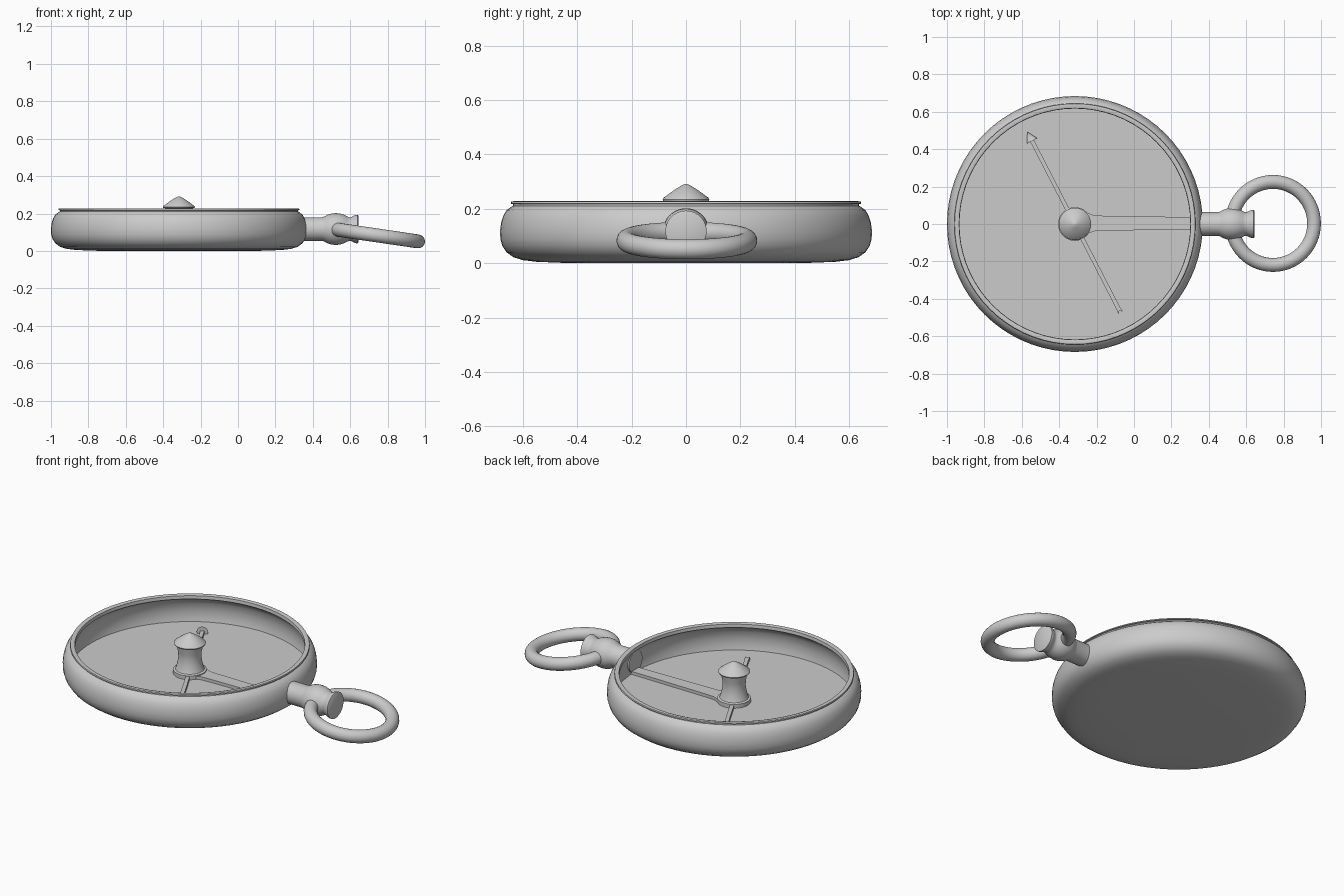
import bpy, bmesh
from math import radians, cos, sin, atan2, pi
from mathutils import Matrix, Vector

if "Cube" in bpy.data.objects:
    bpy.data.objects.remove(bpy.data.objects["Cube"])

CX = -0.316   # centre of the round case
FLOOR = 0.055


def finish(name, bm, angle=40):
    bmesh.ops.remove_doubles(bm, verts=bm.verts, dist=1e-5)
    bmesh.ops.recalc_face_normals(bm, faces=bm.faces)
    mesh = bpy.data.meshes.new(name)
    bm.to_mesh(mesh)
    bm.free()
    ob = bpy.data.objects.new(name, mesh)
    bpy.context.collection.objects.link(ob)
    bpy.ops.object.select_all(action='DESELECT')
    ob.select_set(True)
    bpy.context.view_layer.objects.active = ob
    bpy.ops.object.shade_smooth_by_angle(angle=radians(angle))
    return ob


def lathe(name, profile, matrix, steps=64):
    """Revolve (radius, height) points about local z."""
    bm = bmesh.new()
    vs = [bm.verts.new((r, 0, z)) for r, z in profile]
    es = [bm.edges.new(p) for p in zip(vs, vs[1:])]
    bmesh.ops.spin(bm, geom=vs + es, cent=(0, 0, 0), axis=(0, 0, 1),
                   angle=2 * pi, steps=steps, use_merge=True)
    bmesh.ops.transform(bm, matrix=matrix, verts=bm.verts)
    return finish(name, bm)


def plate(name, outline, z0, z1, matrix):
    """Flat extruded outline."""
    bm = bmesh.new()
    f = bm.faces.new([bm.verts.new((x, y, z0)) for x, y in outline])
    ext = bmesh.ops.extrude_face_region(bm, geom=[f], use_keep_orig=True)
    top = [v for v in ext['geom'] if isinstance(v, bmesh.types.BMVert)]
    bmesh.ops.translate(bm, vec=(0, 0, z1 - z0), verts=top)
    bmesh.ops.transform(bm, matrix=matrix, verts=bm.verts)
    return finish(name, bm)


centre = Matrix.Translation((CX, 0, 0))

# Case: rounded outside, lip, and hollow inside wider than the lip opening
lathe("case", [
    (0, 0), (0.45, 0.001), (0.55, 0.005), (0.60, 0.011), (0.635, 0.022),
    (0.66, 0.040), (0.676, 0.064), (0.683, 0.09), (0.684, 0.12),
    (0.680, 0.15), (0.672, 0.175), (0.660, 0.195), (0.645, 0.206),
    (0.637, 0.211), (0.637, 0.217), (0.645, 0.219), (0.643, 0.226),
    (0.632, 0.228), (0.619, 0.224), (0.617, 0.205), (0.635, 0.195),
    (0.652, 0.165), (0.660, 0.12), (0.658, 0.08), (0.652, FLOOR),
    (0, FLOOR)], centre, 72)

# Centre post with base flange and conical cap
lathe("centre_post", [
    (0, FLOOR), (0.090, FLOOR), (0.090, 0.078), (0.078, 0.082),
    (0.074, 0.092), (0.066, 0.125), (0.062, 0.155), (0.064, 0.185),
    (0.070, 0.215), (0.072, 0.228), (0.084, 0.229), (0.086, 0.235),
    (0.082, 0.241), (0.045, 0.268), (0.018, 0.285), (0.007, 0.290),
    (0, 0.291)], centre, 40)

# Broad hand, flared near the post and running under the lip
half = [(0.0, 0.058), (0.07, 0.056), (0.10, 0.043), (0.15, 0.040), (0.655, 0.032)]
plate("broad_hand", half + [(x, -y) for x, y in reversed(half)],
      FLOOR - 0.005, FLOOR + 0.018, Matrix.Translation((CX, 0.004, 0)))

# Thin needle with a notched tail
turn = centre @ Matrix.Rotation(atan2(0.495, -0.255), 4, 'Z')
plate("needle", [(-0.535, -0.014), (-0.50, -0.011), (0.51, -0.011), (0.51, 0.011),
                 (-0.50, 0.011), (-0.535, 0.014), (-0.52, 0)],
      FLOOR - 0.005, FLOOR + 0.018, turn)

# Needle arrowhead
lathe("needle_tip", [(0, 0), (0.031, 0), (0, 0.055)],
      turn @ Matrix.Translation((0.50, 0, FLOOR + 0.012)) @ Matrix.Rotation(pi / 2, 4, 'Y'), 16)

# Stem along x: neck, ball and end flange
lathe("stem", [
    (0, 0.30 + 0.03), (0.063, 0.33), (0.063, 0.45), (0.067, 0.462),
    (0.077, 0.48), (0.083, 0.50), (0.085, 0.522), (0.083, 0.545),
    (0.076, 0.567), (0.068, 0.583), (0.063, 0.595), (0.063, 0.603),
    (0.072, 0.620), (0.076, 0.632), (0.076, 0.640), (0.071, 0.643), (0, 0.643)],
      Matrix.Translation((0, 0, 0.117)) @ Matrix.Rotation(pi / 2, 4, 'Y'), 40)

# Tilted hanging ring through the stem ball
tube = 0.037
lathe("hanging_ring", [(0.222 + tube * cos(a), tube * sin(a))
                       for a in (2 * pi * i / 20 for i in range(21))],
      Matrix.Translation((0.743, 0.003, 0.083)) @ Matrix.Rotation(radians(8.3), 4, 'Y'), 64)
